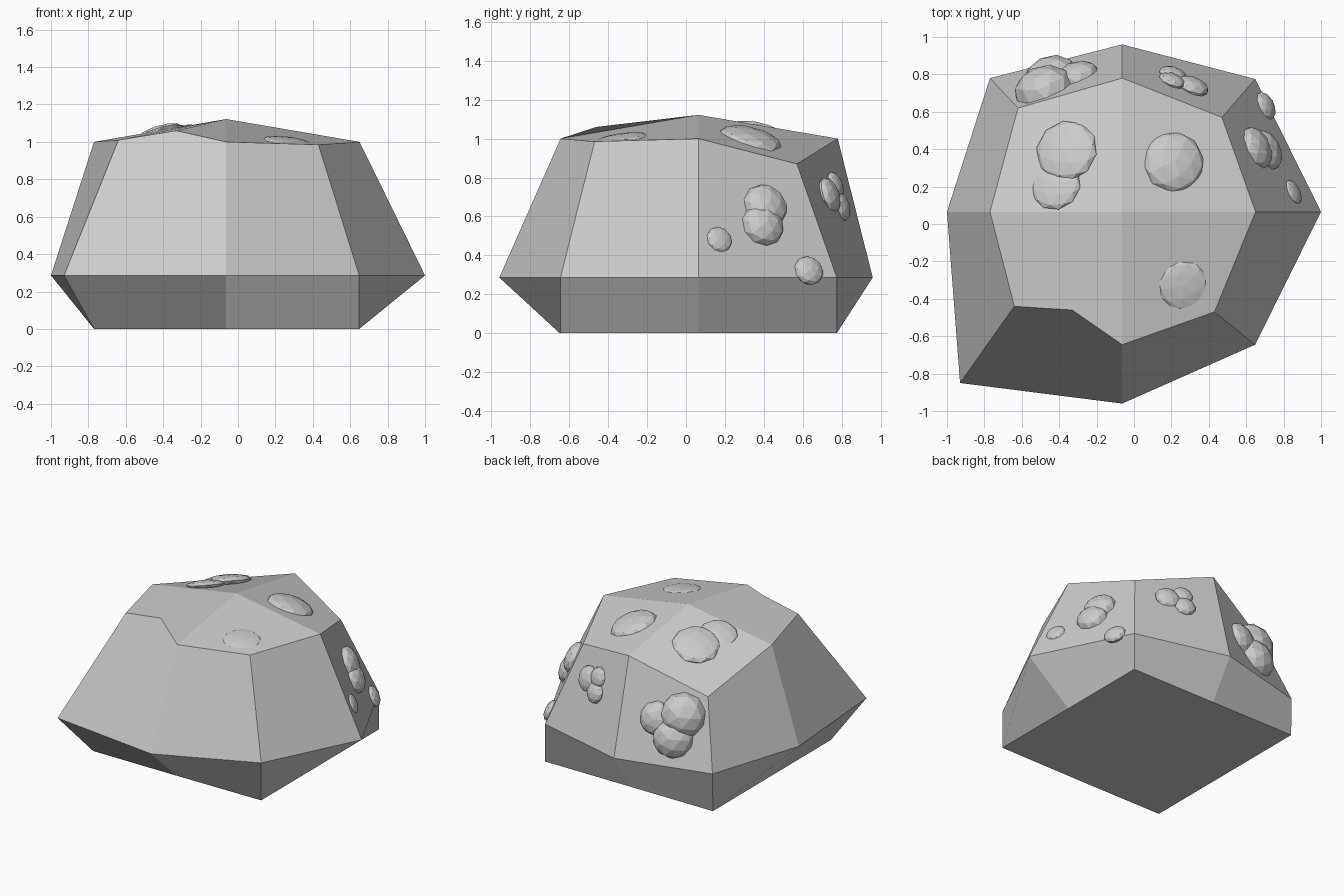
import bpy, bmesh
from mathutils import Vector
from mathutils.bvhtree import BVHTree

if "Cube" in bpy.data.objects:
    bpy.data.objects.remove(bpy.data.objects["Cube"])

# Rings run counter-clockwise from the left midpoint
base = [(-.77, .065), (-.77, -.65), (-.063, -.65), (.648, -.645),
        (.648, .065), (.648, .775), (-.063, .775), (-.77, .775)]
waist = [(-1, .065), (-.93, -.85), (-.063, -.96), (.648, -.645),
         (1, .065), (.648, .775), (-.063, .96), (-.77, .78)]
crown = [(-.77, .065, 1.0), (-.64, -.44, 1.01), (-.063, -.645, 1.0), (.43, -.47, .985),
         (.65, .065, 1.0), (.47, .57, .87), (-.063, .78, 1.0), (-.62, .62, .775)]

# Rock body
bm = bmesh.new()
b = [bm.verts.new((x, y, 0)) for x, y in base]
w = [bm.verts.new((x, y, .286)) for x, y in waist]
c = [bm.verts.new(p) for p in crown]
notch = bm.verts.new((-.33, -.46, 1.06))
peak = bm.verts.new((-.063, .065, 1.122))
bm.faces.new(b[::-1])
for i in range(8):
    j = (i + 1) % 8
    bm.faces.new((b[i], b[j], w[j], w[i]))
    # the front left wall is chipped, so it has an extra corner
    bm.faces.new((w[i], w[j], c[j]) + ((notch,) if i == 1 else ()) + (c[i],))
# Four cap facets meeting at the peak
bm.faces.new((notch, c[2], peak, c[0], c[1]))
bm.faces.new((c[2], c[3], c[4], peak))
bm.faces.new((peak, c[4], c[5], c[6]))
bm.faces.new((c[6], c[7], c[0], peak))
bmesh.ops.recalc_face_normals(bm, faces=bm.faces)
mesh = bpy.data.meshes.new("rock_body")
bm.to_mesh(mesh)
bpy.context.collection.objects.link(bpy.data.objects.new("rock_body", mesh))
tree = BVHTree.FromBMesh(bm)
bm.free()


def lump(name, pos, r, flat):
    """Low-poly ball squashed along the normal of the nearest rock face."""
    loc, nor, _, _ = tree.find_nearest(Vector(pos))
    bpy.ops.mesh.primitive_ico_sphere_add(subdivisions=2, radius=r, location=loc)
    o = bpy.context.object
    o.name = name
    o.rotation_euler = nor.to_track_quat('Z', 'Y').to_euler()
    o.scale = (1, 1, flat)


# Lumps grouped by the face they sit on: position, radius, flatness
groups = {
    "top_lump": [((-.36, .39, 1.01), .17, .26), ((-.42, .21, 1.04), .14, .25),
                 ((.22, .335, 1.02), .17, .35), ((.265, -.33, 1.0), .135, .18)],
    "right_lump": [((.69, .425, .67), .12, .55), ((.74, .41, .57), .115, .6),
                   ((.86, .175, .485), .07, .35), ((.71, .635, .325), .08, .5)],
    "back_lump": [((.29, .70, .69), .095, .5), ((.185, .73, .74), .075, .5),
                  ((.20, .76, .645), .08, .5)],
    "back_left_lump": [((-.49, .76, .65), .165, .8), ((-.32, .82, .6), .125, .6),
                       ((-.45, .81, .49), .15, .75)],
}
for name, items in groups.items():
    for pos, r, flat in items:
        lump(name, pos, r, flat)
